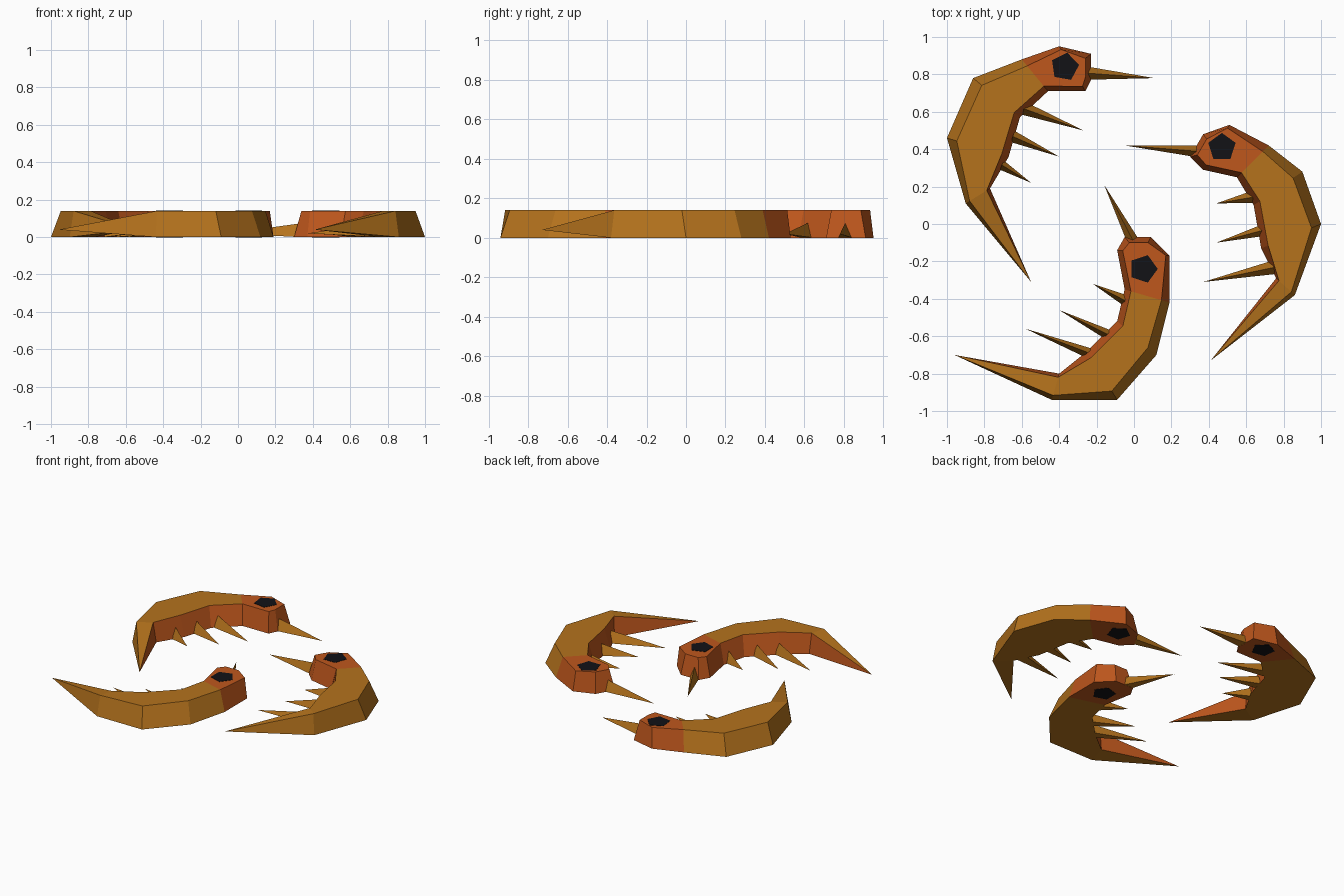
import bpy, bmesh, math
from mathutils import Vector

if "Cube" in bpy.data.objects:
    bpy.data.objects.remove(bpy.data.objects["Cube"])

H = 0.14


def material(name, rgb):
    m = bpy.data.materials.new(name)
    m.diffuse_color = (*rgb, 1)
    m.use_nodes = True
    m.node_tree.nodes["Principled BSDF"].inputs["Base Color"].default_value = m.diffuse_color
    return m


SHELL = material("shell_brown", (0.46, 0.17, 0.012))
RED = material("belly_red", (0.52, 0.095, 0.012))
BLACK = material("eye_black", (0.006, 0.006, 0.008))


def finish(bm, name, mats):
    bmesh.ops.recalc_face_normals(bm, faces=bm.faces)
    me = bpy.data.meshes.new(name)
    bm.to_mesh(me)
    bm.free()
    for m in mats:
        me.materials.append(m)
    ob = bpy.data.objects.new(name, me)
    bpy.context.collection.objects.link(ob)
    return ob


# Insets of the upper edge at each station, back side and belly side
BACK = (0.02, 0.02, 0.045, 0.06, 0.055, 0.025)
BELLY = (0.02, 0.03, 0.035, 0.04, 0.04, 0.02)


def body(name, stations, tip):
    """Tapered four-sided loft; a station is (back x, back y, belly x, belly y)."""
    bm = bmesh.new()
    rings = []
    for i, (ox, oy, ix, iy) in enumerate(stations):
        o, n = Vector((ox, oy, 0)), Vector((ix, iy, 0))
        d = (n - o).normalized()
        up = Vector((0, 0, H))
        if i == 0:  # slanted face
            q = stations[2]
            mid = Vector(((q[0] + q[2]) / 2, (q[1] + q[3]) / 2, 0))
            up += (mid - (o + n) / 2).normalized() * 0.03
        pts = (o, o + d * BACK[i] + up, n - d * BELLY[i] + up, n)
        rings.append([bm.verts.new(p) for p in pts])
    for i, (a, b) in enumerate(zip(rings, rings[1:])):
        for k in range(4):
            f = bm.faces.new((a[k], a[(k + 1) % 4], b[(k + 1) % 4], b[k]))
            f.material_index = 1 if i < 2 or k == 2 else 0
    bm.faces.new(rings[0]).material_index = 1
    end = bm.verts.new((*tip, 0.04))
    for k in range(4):
        f = bm.faces.new((rings[-1][k], rings[-1][(k + 1) % 4], end))
        f.material_index = 1 if k == 2 else 0
    finish(bm, name, (SHELL, RED))


def spike(name, ax, ay, bx, by, tx, ty):
    """Three-sided thorn, its root sunk a little into the body."""
    bm = bmesh.new()
    a, b, t = Vector((ax, ay, 0)), Vector((bx, by, 0)), Vector((tx, ty, 0.02))
    back = ((a + b) / 2 - t)
    back.z = 0
    back = back.normalized() * 0.02
    top = (a + b) / 2 + back + Vector((0, 0, 0.075))
    v = [bm.verts.new(p) for p in (a + back, b + back, top, t)]
    for tri in ((0, 1, 2), (0, 1, 3), (1, 2, 3), (2, 0, 3)):
        bm.faces.new([v[k] for k in tri])
    finish(bm, name, (SHELL,))


def eye(name, x, y, turn):
    """Pentagonal eye showing on both flat sides."""
    bm = bmesh.new()
    loops = []
    for z in (-0.002, H + 0.002):
        loops.append([bm.verts.new((x + 0.077 * math.cos(math.radians(turn + 72 * k)),
                                    y + 0.077 * math.sin(math.radians(turn + 72 * k)), z))
                      for k in range(5)])
    lo, hi = loops
    bm.faces.new(lo)
    bm.faces.new(hi)
    for k in range(5):
        j = (k + 1) % 5
        bm.faces.new((lo[k], lo[j], hi[j], hi[k]))
    finish(bm, name, (BLACK,))


def shrimp(name, stations, tip, eye_at, horn, legs):
    body(name + "_body", stations, tip)
    eye(name + "_eye", *eye_at)
    spike(name + "_horn", *horn)
    for i, leg in enumerate(legs):
        spike(f"{name}_leg_{i + 1}", *leg)


# Upper left shrimp
shrimp("left_shrimp",
       [(-0.23, 0.91, -0.23, 0.77), (-0.40, 0.95, -0.26, 0.71),
        (-0.60, 0.88, -0.46, 0.71), (-0.86, 0.78, -0.61, 0.57),
        (-1.0, 0.46, -0.67, 0.36), (-0.90, 0.11, -0.77, 0.19)],
       (-0.55, -0.31), (-0.37, 0.84, 80),
       (-0.23, 0.84, -0.23, 0.77, 0.11, 0.78),
       [(-0.55, 0.64, -0.59, 0.58, -0.27, 0.50),
        (-0.62, 0.49, -0.64, 0.43, -0.40, 0.36),
        (-0.68, 0.33, -0.70, 0.28, -0.55, 0.22)])

# Right shrimp
shrimp("right_shrimp",
       [(0.37, 0.48, 0.30, 0.36), (0.51, 0.53, 0.37, 0.29),
        (0.72, 0.42, 0.55, 0.25), (0.90, 0.28, 0.64, 0.10),
        (1.0, 0.0, 0.68, -0.13), (0.86, -0.38, 0.76, -0.29)],
       (0.41, -0.73), (0.47, 0.41, 90),
       (0.34, 0.42, 0.31, 0.36, -0.05, 0.42),
       [(0.60, 0.17, 0.63, 0.11, 0.44, 0.11),
        (0.66, -0.01, 0.67, -0.07, 0.44, -0.10),
        (0.72, -0.20, 0.75, -0.27, 0.37, -0.31)])

# Lower shrimp
shrimp("lower_shrimp",
       [(0.09, -0.07, -0.05, -0.07), (0.19, -0.17, -0.09, -0.14),
        (0.19, -0.42, -0.05, -0.35), (0.12, -0.70, -0.09, -0.52),
        (-0.09, -0.94, -0.25, -0.68), (-0.44, -0.94, -0.40, -0.80)],
       (-0.96, -0.70), (0.05, -0.24, 0),
       (-0.05, -0.07, 0.02, -0.07, -0.16, 0.21),
       [(-0.06, -0.37, -0.07, -0.43, -0.22, -0.32),
        (-0.14, -0.56, -0.18, -0.60, -0.40, -0.46),
        (-0.24, -0.66, -0.29, -0.70, -0.58, -0.56)])
